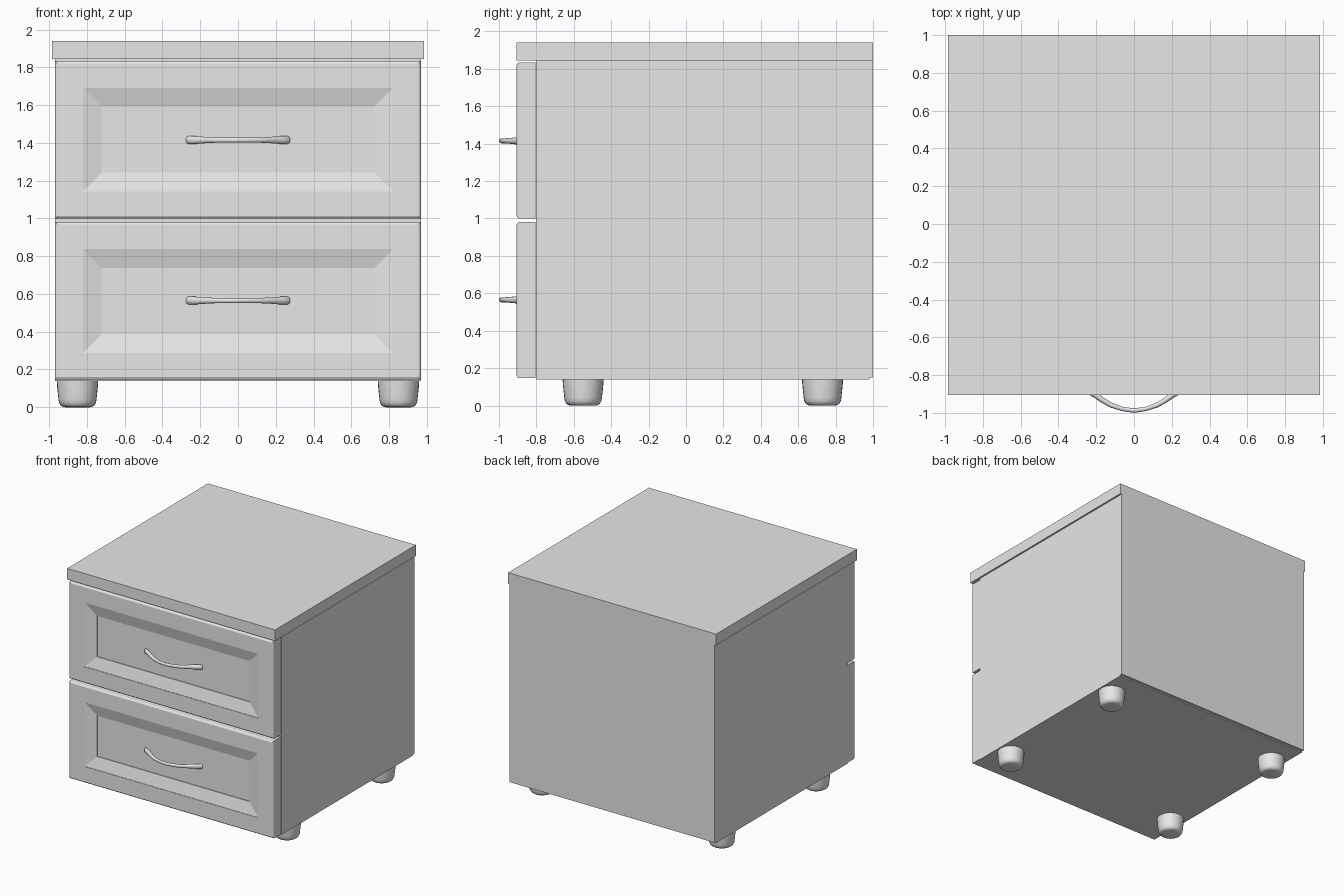
import bpy, bmesh, math
from mathutils import Vector

if "Cube" in bpy.data.objects:
    bpy.data.objects.remove(bpy.data.objects["Cube"])

grey = bpy.data.materials.new("plain grey")
grey.diffuse_color = (0.8, 0.8, 0.8, 1)
grey.use_nodes = True
grey.node_tree.nodes["Principled BSDF"].inputs["Base Color"].default_value = grey.diffuse_color


def finish(name, bm, smooth=False):
    bmesh.ops.recalc_face_normals(bm, faces=bm.faces)
    me = bpy.data.meshes.new(name)
    bm.to_mesh(me)
    bm.free()
    ob = bpy.data.objects.new(name, me)
    bpy.context.collection.objects.link(ob)
    me.materials.append(grey)
    if smooth:
        bpy.ops.object.select_all(action='DESELECT')
        ob.select_set(True)
        bpy.context.view_layer.objects.active = ob
        bpy.ops.object.shade_smooth_by_angle(angle=math.radians(40))
    return ob


def box(name, x, y, z):
    bm = bmesh.new()
    bmesh.ops.create_cube(bm, size=1)
    for v in bm.verts:
        v.co = [lo + (c + 0.5) * (hi - lo) for c, (lo, hi) in zip(v.co, (x, y, z))]
    return finish(name, bm)


def skin(bm, rings):
    # Bridge a chain of equal loops and cap both ends
    loops = [[bm.verts.new(p) for p in r] for r in rings]
    n = len(loops[0])
    for a, b in zip(loops, loops[1:]):
        for i in range(n):
            j = (i + 1) % n
            bm.faces.new((a[i], a[j], b[j], b[i]))
    bm.faces.new(loops[0])
    bm.faces.new(loops[-1])


# Cabinet carcass, thin back panel and overhanging top
box("cabinet_body", (-0.97, 0.97), (-0.798, 0.98), (0.14, 1.845))
box("back_panel", (-0.97, 0.97), (0.98, 1.0), (0.15, 1.845))
box("top_board", (-0.985, 0.985), (-0.905, 1.0), (1.845, 1.94))


def drawer_front(name, z0):
    # Concentric rectangles: (half width, half height, y)
    w, h, zc = 0.968, 0.417, z0 + 0.417
    steps = [(w, h, -0.804), (w, h, -0.893), (w - 0.004, h - 0.004, -0.9),
             (w - 0.013, h - 0.013, -0.905),
             (0.822, 0.275, -0.905), (0.822, 0.275, -0.901),
             (0.722, 0.175, -0.875), (0.722, 0.175, -0.868)]
    bm = bmesh.new()
    skin(bm, [[(sx * a, y, zc + sz * b) for sx, sz in
               ((-1, -1), (1, -1), (1, 1), (-1, 1))] for a, b, y in steps])
    finish(name, bm)


def handle(name, zc):
    # Bowed pull: (x, y, half thickness, half height), mirrored in x
    half = [(0.27, -0.866, 0.008, 0.018), (0.262, -0.874, 0.013, 0.021),
            (0.235, -0.888, 0.015, 0.021), (0.2, -0.909, 0.015, 0.019),
            (0.165, -0.934, 0.014, 0.016), (0.12, -0.96, 0.013, 0.014),
            (0.06, -0.98, 0.011, 0.013)]
    path = [(-x, y, t, h) for x, y, t, h in half] + [(0, -0.988, 0.012, 0.013)] + half[::-1]
    rings = []
    for i, (x, y, t, h) in enumerate(path):
        a, b = path[max(i - 1, 0)], path[min(i + 1, len(path) - 1)]
        d = Vector((b[0] - a[0], b[1] - a[1])).normalized()
        ring = []
        for k in range(12):
            q = k * math.tau / 12
            ring.append((x - d.y * t * math.cos(q), y + d.x * t * math.cos(q),
                         zc + h * math.sin(q)))
        rings.append(ring)
    bm = bmesh.new()
    skin(bm, rings)
    finish(name, bm, True)


# Two drawers, each with a recessed panel and a pull
for label, z0, zh in (("lower", 0.146, 0.565), ("upper", 1.0, 1.415)):
    drawer_front(label + "_drawer_front", z0)
    handle(label + "_drawer_handle", zh)

# Tapered round feet with softened bottoms
foot = [(0.11, 0.142), (0.108, 0.11), (0.101, 0.045), (0.098, 0.025),
        (0.09, 0.01), (0.078, 0.002), (0.065, 0.0)]
for yn, y in (("front", -0.55), ("back", 0.73)):
    for xn, x in (("left", -0.85), ("right", 0.85)):
        bm = bmesh.new()
        skin(bm, [[(x + r * math.cos(k * math.tau / 28), y + r * math.sin(k * math.tau / 28), z)
                   for k in range(28)] for r, z in foot])
        finish(f"{yn}_{xn}_foot", bm, True)
